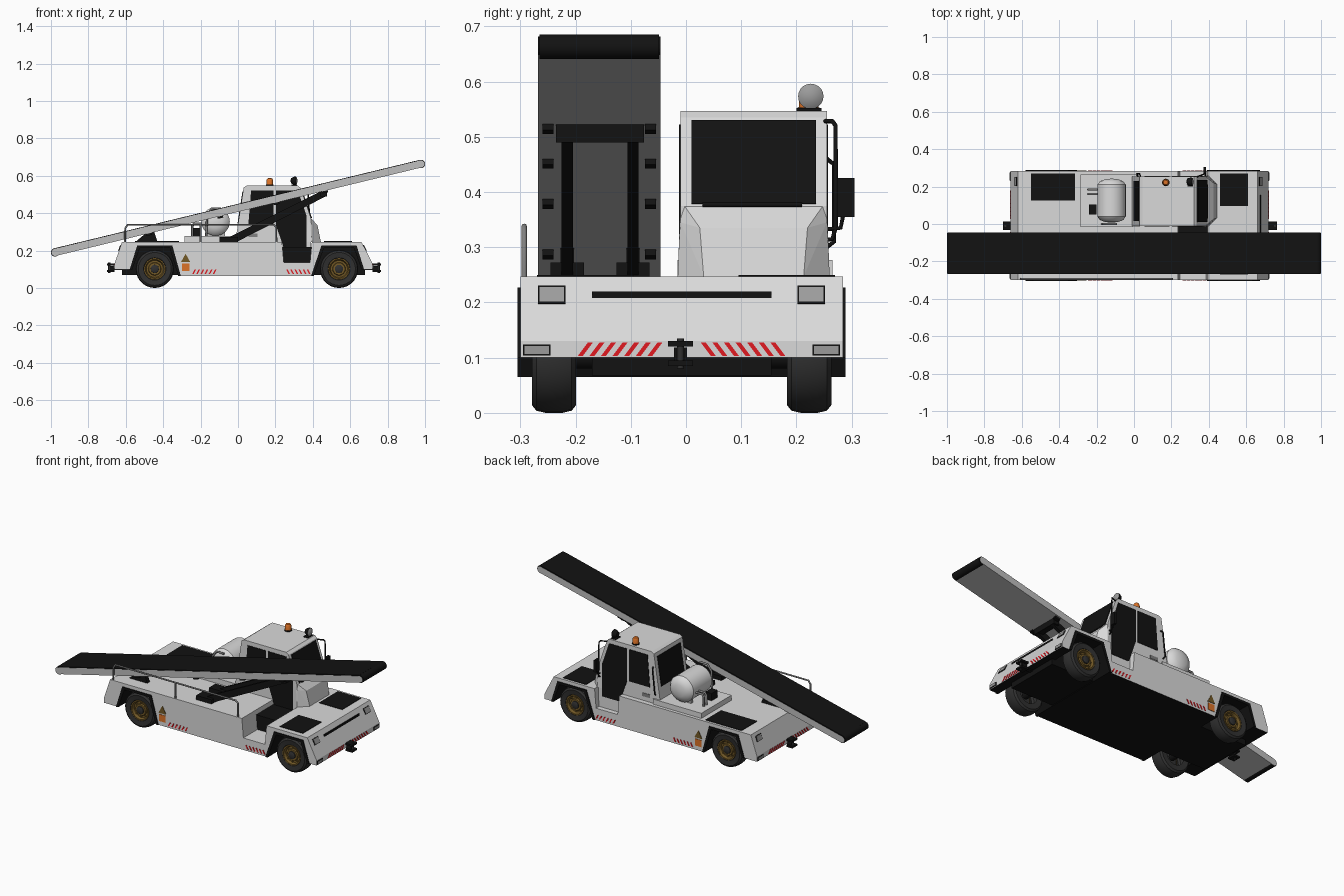
import bpy, bmesh, math
from mathutils import Vector, Matrix

if "Cube" in bpy.data.objects:
    bpy.data.objects.remove(bpy.data.objects["Cube"])

def material(name, r, g, b):
    m = bpy.data.materials.new(name)
    m.diffuse_color = (r, g, b, 1)
    m.use_nodes = True
    m.node_tree.nodes["Principled BSDF"].inputs["Base Color"].default_value = m.diffuse_color
    return m

WHITE = material("body white", .70, .70, .70)
GREY = material("frame grey", .52, .52, .52)
BLACK = material("black", .006, .006, .006)
RUBBER = material("tyre rubber", .03, .03, .03)
GOLD = material("rim gold", .17, .10, .02)
ORANGE = material("orange", .72, .17, .02)
RED = material("red", .75, .01, .015)
LAMP = material("lamp grey", .33, .33, .33)
PIPE = material("rail grey", .22, .22, .22)
CY = -.008           # centre line of the body

def finish(name, bm, mats, rule=None, smooth=False):
    bmesh.ops.recalc_face_normals(bm, faces=bm.faces)
    me = bpy.data.meshes.new(name)
    ob = bpy.data.objects.new(name, me)
    bpy.context.collection.objects.link(ob)
    for m in mats if isinstance(mats, (list, tuple)) else [mats]:
        me.materials.append(m)
    bm.normal_update()
    for f in bm.faces:
        f.smooth = smooth
        if rule:
            f.material_index = rule(f.calc_center_median(), f.normal)
    if smooth:
        for e in bm.edges:
            e.smooth = e.calc_face_angle(0) < math.radians(35)
    bm.to_mesh(me)
    bm.free()
    return ob

def sweep(name, pts, vec, mats, rule=None, smooth=False):
    """Flat polygon extruded along a vector."""
    bm = bmesh.new()
    f = bm.faces.new([bm.verts.new(p) for p in pts])
    r = bmesh.ops.extrude_face_region(bm, geom=[f])
    bmesh.ops.translate(bm, vec=vec, verts=[v for v in r["geom"] if isinstance(v, bmesh.types.BMVert)])
    return finish(name, bm, mats, rule, smooth)

def prism(name, xz, y0, y1, mats, rule=None, smooth=False):
    return sweep(name, [(x, y0, z) for x, z in xz], (0, y1 - y0, 0), mats, rule, smooth)

def plate(name, pts, mat, t=.006):
    pts = [Vector(p) for p in pts]
    n = (pts[1] - pts[0]).cross(pts[2] - pts[0]).normalized()
    return sweep(name, [p - n * t / 2 for p in pts], n * t, mat)

def box(name, x, y, z, mat):
    return prism(name, [(x[0], z[0]), (x[1], z[0]), (x[1], z[1]), (x[0], z[1])], y[0], y[1], mat)

def lathe(name, prof, loc, axis, mat, n=28):
    """Profile of (radius, height) turned about an axis."""
    bm = bmesh.new()
    vs = [bm.verts.new((r, 0, h)) for r, h in prof]
    es = [bm.edges.new(p) for p in zip(vs, vs[1:])]
    bmesh.ops.spin(bm, geom=vs + es, cent=(0, 0, 0), axis=(0, 0, 1), angle=2 * math.pi, steps=n, use_duplicate=False)
    bmesh.ops.remove_doubles(bm, verts=bm.verts, dist=1e-5)
    q = Vector((0, 0, 1)).rotation_difference(Vector(axis))
    bmesh.ops.transform(bm, matrix=Matrix.Translation(loc) @ q.to_matrix().to_4x4(), verts=bm.verts)
    return finish(name, bm, mat, smooth=True)

def tube(name, pts, r, mat):
    c = bpy.data.curves.new(name, "CURVE")
    c.dimensions = "3D"
    c.bevel_depth, c.bevel_resolution, c.use_fill_caps = r, 2, True
    s = c.splines.new("POLY")
    s.points.add(len(pts) - 1)
    for p, co in zip(s.points, pts):
        p.co = (*co, 1)
    c.materials.append(mat)
    ob = bpy.data.objects.new(name, c)
    bpy.context.collection.objects.link(ob)

# Body: one side profile with wheel arches and a step in the middle
arch = lambda cx: [(cx + .125, .065), (cx + .08, .213), (cx - .08, .213), (cx - .12, .10)]
archf = lambda cx: [(cx + .12, .10), (cx + .08, .213), (cx - .08, .213), (cx - .135, .065)]
profile = ([(-.66, .10), (-.66, .13), (-.62, .247), (.235, .247), (.245, .135), (.385, .135), (.395, .247),
            (.66, .247), (.72, .13), (.72, .10)] + archf(.54) + arch(-.445))
prism("body", profile, -.30, .284, [WHITE, BLACK],
      lambda c, n: 1 if n.z < -.1 or (c.z < .2 and abs(n.y) < .5 and -.6 < c.x < .66 and not .2 < c.x < .4) else 0)
box("underframe", (-.62, .68), (-.17, .155), (.068, .22), BLACK)

# Black arch trims, wheels
for cx, pts in ((-.445, arch(-.445)), (.54, archf(.54))):
    outer = [(x + (.014 if x > cx else -.014), z + (.014 if z > .15 else 0)) for x, z in pts]
    for y in (-.301, .285):
        plate("arch_trim", [(x, y, z) for x, z in pts + outer[::-1]], BLACK, .008)
    tube("axle", [(cx, -.23, .1), (cx, .21, .1)], .02, BLACK)
    for s in (-1, 1):
        yc = CY + s * .231
        out = (0, s, 0)
        at = (cx, yc, .102)
        lathe("tyre", [(.056, -.038), (.088, -.040), (.098, -.032), (.102, -.015), (.102, .015),
                       (.098, .032), (.088, .040), (.060, .036), (.056, .02), (0, .02)], at, out, RUBBER)
        lathe("rim", [(.058, .018), (.058, .037), (.051, .037), (.045, .022), (.035, .022), (.032, .03), (.022, .03)],
              at, out, GOLD, 24)
        lathe("hub", [(.023, .02), (.022, .036), (.014, .04), (0, .04)], at, out, RUBBER, 16)
        for k in range(8):
            a = k * math.pi / 4
            lathe("wheel_nut", [(.004, .02), (.004, .028), (0, .028)],
                  (cx + .04 * math.cos(a), yc, .102 + .04 * math.sin(a)), out, GOLD, 6)

# Hatch stripes, warning signs on both sides
for y in (-.3005, .2845):
    for x0, d in ((-.245, 1), (.27, -1)):
        for k in range(6):
            x = x0 + k * .022
            plate("side_stripe", [(x, y, .075), (x + .008, y, .075), (x + .008 + d * .012, y, .098), (x + d * .012, y, .098)], RED, .003)
    plate("orange_sign", [(-.30, y, .09), (-.26, y, .09), (-.26, y, .13), (-.30, y, .13)], ORANGE, .004)
    plate("warning_triangle", [(-.305, y, .138), (-.255, y, .138), (-.28, y, .183)], GOLD, .004)

# Both ends: lamps, hatch stripes, hitch
for s, xe, xt, xh in ((1, .72, .66, .765), (-1, -.66, -.62, -.70)):
    face = lambda y, z: (xe + (xt - xe) * max(0, z - .13) / .117, y, z)
    def end_plate(name, y0, y1, z0, z1, mat, t):
        plate(name, [face(y0, z0), face(y1, z0), face(y1, z1), face(y0, z1)], mat, t)
    for m in (-1, 1):
        for off, w, z0, z1 in ((.235, .025, .197, .229), (.262, .025, .104, .124)):
            yc = CY + m * off
            end_plate("lamp_frame", yc - w, yc + w, z0, z1, BLACK, .006)
            end_plate("lamp", yc - w + .003, yc + w - .003, z0 + .003, z1 - .003, LAMP, .009)
        for k in range(7):
            y = CY + m * (.035 + k * .021)
            plate("end_stripe", [(xe, y, .127), (xe, y + m * .009, .127), (xe, y + m * .027, .103), (xe, y + m * .018, .103)], RED, .004)
    box("hitch", sorted((xe - s * .05, xh - s * .015)), (-.022, .002), (.095, .118), BLACK)
    for z in (.085, .12):
        box("hitch_jaw", sorted((xe, xh)), (-.033, .013), (z, z + .01), BLACK)
    tube("hitch_pin", [(xh - s * .012, -.01, .08), (xh - s * .012, -.01, .135)], .006, RUBBER)

# Deck panels and tank platform
for x0, x1, y0, y1 in ((.46, .61, .095, .27), (.46, .61, -.27, -.095), (-.55, -.315, .125, .27)):
    box("deck_grille", (x0, x1), (y0, y1), (.245, .25), BLACK)
box("tank_platform", (-.285, .03), (-.015, .265), (.24, .277), WHITE)

# Tank with saddles, valve box and pipe loops
lathe("tank", [(0, -.118), (.035, -.114), (.062, -.104), (.076, -.085), (.076, .085), (.062, .104), (.035, .114), (0, .118)],
      (-.12, .125, .355), (0, 1, 0), WHITE, 32)
for y in (.06, .18):
    box("tank_saddle", (-.17, -.07), (y, y + .015), (.275, .31), GREY)
box("valve_box", (-.24, -.2), (.05, .105), (.275, .32), BLACK)
for y in (.16, .185):
    tube("tank_pipe", [(-.245, y, .277), (-.245, y, .33), (-.235, y, .345), (-.19, y, .345)], .006, PIPE)
tube("tank_guard", [(-.17, .0, .277), (-.165, .0, .39), (-.14, .0, .425), (-.09, .0, .425)], .006, PIPE)

# Cab shell and nose
Y0, Y1 = -.01, .255
prism("cab", [(-.015, .245), (.03, .537), (.045, .547), (.32, .547), (.335, .535), (.39, .375), (.39, .13), (.24, .13), (.24, .245)],
      Y0, Y1, WHITE)
bm = bmesh.new()
for x, y0, y1, z in ((.38, Y0, Y1, .385), (.392, Y0, Y1, .345), (.425, .025, .22, .335), (.443, .032, .213, .247),
                     (.395, Y0 - .005, Y1 + .005, .247), (.36, Y0, Y1, .247)):
    for y in (y0, y1):
        bm.verts.new((x, y, z))
bmesh.ops.convex_hull(bm, input=bm.verts)
finish("cab_nose", bm, WHITE)

# Cab windows
plate("windshield", [(.3375, .01, .529), (.3375, .235, .529), (.3895, .235, .378), (.3895, .01, .378)], BLACK, .008)
plate("rear_window", [(.0005, .015, .345), (.0005, .23, .345), (.0265, .23, .515), (.0265, .015, .515)], BLACK, .006)
for y in (Y0, Y1):
    plate("side_window", [(.055, y, .335), (.19, y, .335), (.19, y, .522), (.07, y, .522)], BLACK, .005)
    plate("door_window", [(.25, y, .20), (.365, y, .20), (.365, y, .39), (.32, y, .522), (.203, y, .522), (.203, y, .335)], BLACK, .005)
    plate("cab_vent", [(.055, y, .272), (.105, y, .272), (.105, y, .292), (.055, y, .292)], PIPE, .005)
tube("wiper", [(.392, .03, .377), (.392, .21, .377)], .004, BLACK)

# Beacon, work lamp, mirror
lathe("beacon_base", [(.02, 0), (.02, .008), (0, .008)], (.17, .222, .545), (0, 0, 1), BLACK, 16)
lathe("beacon", [(.018, 0), (.017, .028), (.012, .036), (0, .038)], (.17, .222, .55), (0, 0, 1), ORANGE, 16)
lathe("work_lamp_shell", [(0, -.02), (.014, -.016), (.022, 0), (.023, .01)], (.30, .226, .573), (1, 0, 0), BLACK, 20)
lathe("work_lamp_glass", [(.023, .01), (.014, .016), (0, .018)], (.30, .226, .573), (1, 0, 0), LAMP, 20)
box("work_lamp_foot", (.285, .315), (.20, .245), (.545, .552), BLACK)
tube("mirror_bracket", [(.33, .25, .528), (.37, .265, .528), (.375, .271, .52), (.38, .271, .335), (.38, .265, .315), (.38, .25, .312)], .004, BLACK)
tube("mirror_arm", [(.38, .25, .332), (.38, .28, .335), (.38, .287, .37)], .004, BLACK)
box("mirror", (.372, .386), (.273, .305), (.355, .425), BLACK)
tube("grab_handle", [(.02, .255, .30), (.015, .268, .31), (.03, .268, .45), (.035, .255, .46)], .004, BLACK)

# Side handrail
tube("handrail", [(-.605, -.293, .24), (-.603, -.293, .32), (-.59, -.293, .338), (.19, -.293, .338), (.205, -.293, .325), (.205, -.293, .24)], .005, PIPE)
tube("handrail_post", [(-.2, -.293, .24), (-.2, -.293, .338)], .005, PIPE)

# Conveyor: a long slanted bed with rounded ends; the top and ends are belt
A, B = Vector((-.978, 0, .190)), Vector((.978, 0, .663))
D = (B - A).normalized()
U = Vector((-D.z, 0, D.x))
ring = []
for c, a0 in ((B, -90), (A, 90)):
    for k in range(9):
        a = math.radians(a0 + k * 22.5)
        p = c + (D * math.cos(a) + U * math.sin(a)) * .019
        ring.append((p.x, p.z))
prism("conveyor_bed", ring, -.268, -.046, [GREY, BLACK],
      lambda c, n: 1 if abs(n.y) < .5 and (n.dot(U) > -.95) else 0)
for c in (A, B):
    lathe("conveyor_roller", [(0, -.108), (.0225, -.108), (.0225, .108), (0, .108)], (c.x, -.157, c.z), (0, 1, 0), BLACK, 20)
belt = [A + U * .019, B + U * .019, B + U * .0225, A + U * .0225]
prism("conveyor_belt", [(p.x, p.z) for p in belt], -.265, -.049, BLACK)

def under(x, d):
    """Point below the conveyor centre line."""
    p = A + D * ((x - A.x) / D.x) - U * d
    return p.x, p.z

for x in (-.48, -.1, .2, .46):
    for y in (-.25, -.064):
        a, b = under(x - .015, .017), under(x + .015, .017)
        c, d = under(x + .015, .03), under(x - .015, .03)
        prism("bed_bracket", [a, b, c, d], y - .01, y + .01, BLACK)

# Lift arms, crossbar and pivots
for y in (-.215, -.096):
    prism("lift_arm", [(-.06, .25), (-.04, .275), (.44, .515), (.47, .52), (.47, .49), (.0, .25)], y - .01, y + .01, BLACK)
    box("arm_base", (-.10, .0), (y - .03, y + .03), (.245, .272), BLACK)
    prism("rear_pivot", [(-.55, .245), (-.43, .245), (-.45, .305), (-.49, .295)], y - .012, y + .012, BLACK)
box("lift_crossbar", (.44, .475), (-.235, -.076), (.49, .522), BLACK)
